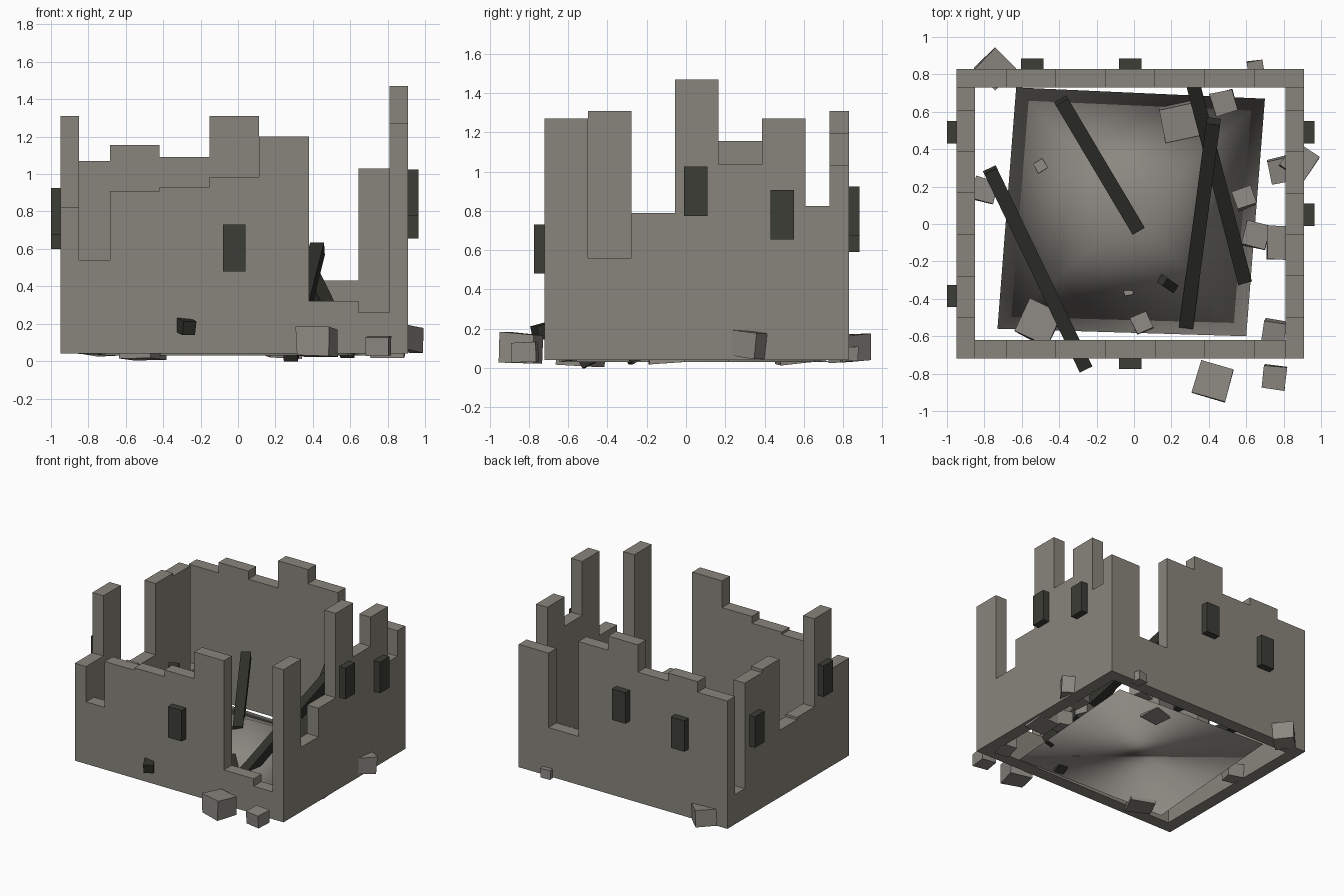
import bpy, bmesh, math, random
from mathutils import Vector, Matrix

random.seed(4)
old = bpy.data.objects.get("Cube")
if old:
    bpy.data.objects.remove(old, do_unlink=True)


def material(name, rgb):
    m = bpy.data.materials.new(name)
    m.use_nodes = True
    m.diffuse_color = (*rgb, 1)
    m.node_tree.nodes["Principled BSDF"].inputs["Base Color"].default_value = (*rgb, 1)
    return m


stone = material("weathered_stone", (0.25, 0.235, 0.2))
debris = material("broken_stone", (0.26, 0.245, 0.22))
charred = material("charred_wood", (0.03, 0.031, 0.024))
opening = material("dark_window", (0.046, 0.047, 0.037))


def finish(name, bm, mat):
    bmesh.ops.recalc_face_normals(bm, faces=bm.faces)
    mesh = bpy.data.meshes.new(name)
    bm.to_mesh(mesh)
    bm.free()
    mesh.materials.append(mat)
    ob = bpy.data.objects.new(name, mesh)
    bpy.context.collection.objects.link(ob)
    return ob


def box(name, center, size, mat, rotation=None, jitter=0):
    bm = bmesh.new()
    bmesh.ops.create_cube(bm, size=1)
    for v in bm.verts:
        v.co = Vector([c * s * (1 - random.random() * jitter) for c, s in zip(v.co, size)])
    turn = rotation or Matrix.Identity(4)
    bmesh.ops.transform(bm, verts=bm.verts, matrix=Matrix.Translation(center) @ turn)
    return finish(name, bm, mat)


# Ruined walls: a stepped outline with seven equal bays, extruded to thickness
LEFT, RIGHT, FRONT, BACK = -0.95, 0.91, -0.72, 0.83
BASE, THICK = 0.04, 0.10


def wall(name, along_x, start, end, near, heights):
    step = (end - start) / len(heights)
    outline = [(start, BASE)]
    for i, h in enumerate(heights):
        outline += [(start + i * step, h), (start + (i + 1) * step, h)]
    outline.append((end, BASE))
    bm = bmesh.new()
    place = (lambda u, z: (u, near, z)) if along_x else (lambda u, z: (near, u, z))
    face = bm.faces.new([bm.verts.new(place(u, z)) for u, z in outline])
    solid = bmesh.ops.extrude_face_region(bm, geom=[face])
    moved = [g for g in solid["geom"] if isinstance(g, bmesh.types.BMVert)]
    shift = (0, THICK, 0) if along_x else (THICK, 0, 0)
    bmesh.ops.translate(bm, verts=moved, vec=shift)
    return finish(name, bm, stone)


wall("front_wall", True, LEFT, RIGHT, FRONT, (0.54, 0.91, 0.93, 0.985, 1.2, 0.32, 0.26))
wall("back_wall", True, LEFT, RIGHT, BACK - THICK, (1.07, 1.155, 1.09, 1.31, 1.195, 0.43, 1.03))
wall("left_wall", False, FRONT, BACK, RIGHT - THICK, (1.27, 0.56, 0.79, 1.47, 1.035, 1.27, 0.825))
wall("right_wall", False, FRONT, BACK, LEFT, (0.825, 1.31, 0.6, 0.58, 1.155, 1.13, 0.28))

# Window blocks standing proud of the outer faces
for side, u, z in (("front", -0.02, 0.605), ("back", -0.02, 0.80), ("back", -0.545, 0.715),
                   ("left", 0.05, 0.9), ("left", 0.49, 0.78),
                   ("right", 0.49, 0.725), ("right", -0.385, 0.80)):
    spot = {"front": (u, FRONT - 0.02, z), "back": (u, BACK + 0.02, z),
            "left": (RIGHT + 0.02, u, z), "right": (LEFT - 0.015, u, z)}[side]
    size = (0.12, 0.07, 0.25) if side in ("front", "back") else (0.07, 0.12, 0.25)
    box(side + "_window", spot, size, opening)

# Rubble mound: a low four-sided heap
bm = bmesh.new()
ring = [bm.verts.new((x, y, 0.03)) for x, y in
        ((-0.63, 0.73), (0.70, 0.67), (0.60, -0.60), (-0.73, -0.56))]
peak = bm.verts.new((-0.01, 0.06, 0.34))
bm.faces.new(ring)
for i, v in enumerate(ring):
    bm.faces.new((v, ring[(i + 1) % 4], peak))
mound = finish("rubble_mound", bm, debris)
for p in mound.data.polygons:
    p.use_smooth = True


# Fallen roof beams
def beam(name, a, b, width=0.075):
    a, b = Vector(a), Vector(b)
    turn = (b - a).to_track_quat("Y", "Z").to_matrix().to_4x4()
    box(name, (a + b) / 2, (width, (b - a).length, width), charred, turn)


beam("centre_beam", (-0.39, 0.66, 0.51), (0.02, -0.03, 0.28))
beam("front_beam", (-0.77, 0.29, 0.46), (-0.26, -0.77, 0.175))
beam("back_beam", (0.31, 0.77, 0.62), (0.59, -0.30, 0.05))
beam("crossing_beam", (0.425, 0.55, 0.6), (0.28, -0.54, 0.03))
beam("charred_splinter", (0.21, -0.34, 0.14), (0.15, -0.30, 0.22), 0.05)

# Loose stone blocks: x, y, z, size, turn in degrees
blocks = ((-0.745, 0.83, 0.1, 0.17, 45), (0.65, 0.83, 0.07, 0.09, 8),
          (0.42, -0.84, 0.1, 0.19, -15), (0.75, -0.82, 0.08, 0.13, -8),
          (0.88, 0.33, 0.12, 0.17, -35), (0.79, 0.29, 0.1, 0.14, 12),
          (0.80, -0.10, 0.1, 0.19, 0), (0.65, -0.06, 0.1, 0.14, -15),
          (0.59, 0.14, 0.12, 0.11, 20), (0.48, 0.65, 0.1, 0.13, 15),
          (0.24, 0.55, 0.1, 0.19, 12), (-0.51, -0.53, 0.09, 0.2, -25),
          (0.04, -0.53, 0.08, 0.1, 25), (0.75, -0.58, 0.09, 0.13, -10),
          (-0.80, 0.18, 0.09, 0.13, -15), (-0.50, 0.31, 0.10, 0.06, 30),
          (-0.03, -0.36, 0.12, 0.05, 10))
for x, y, z, size, turn in blocks:
    tilt = Matrix.Rotation(random.uniform(-0.12, 0.12), 4, "X")
    box("loose_block", (x, y, z), (size, size, size * 0.85), debris,
        Matrix.Rotation(math.radians(turn), 4, "Z") @ tilt, jitter=0.12)
